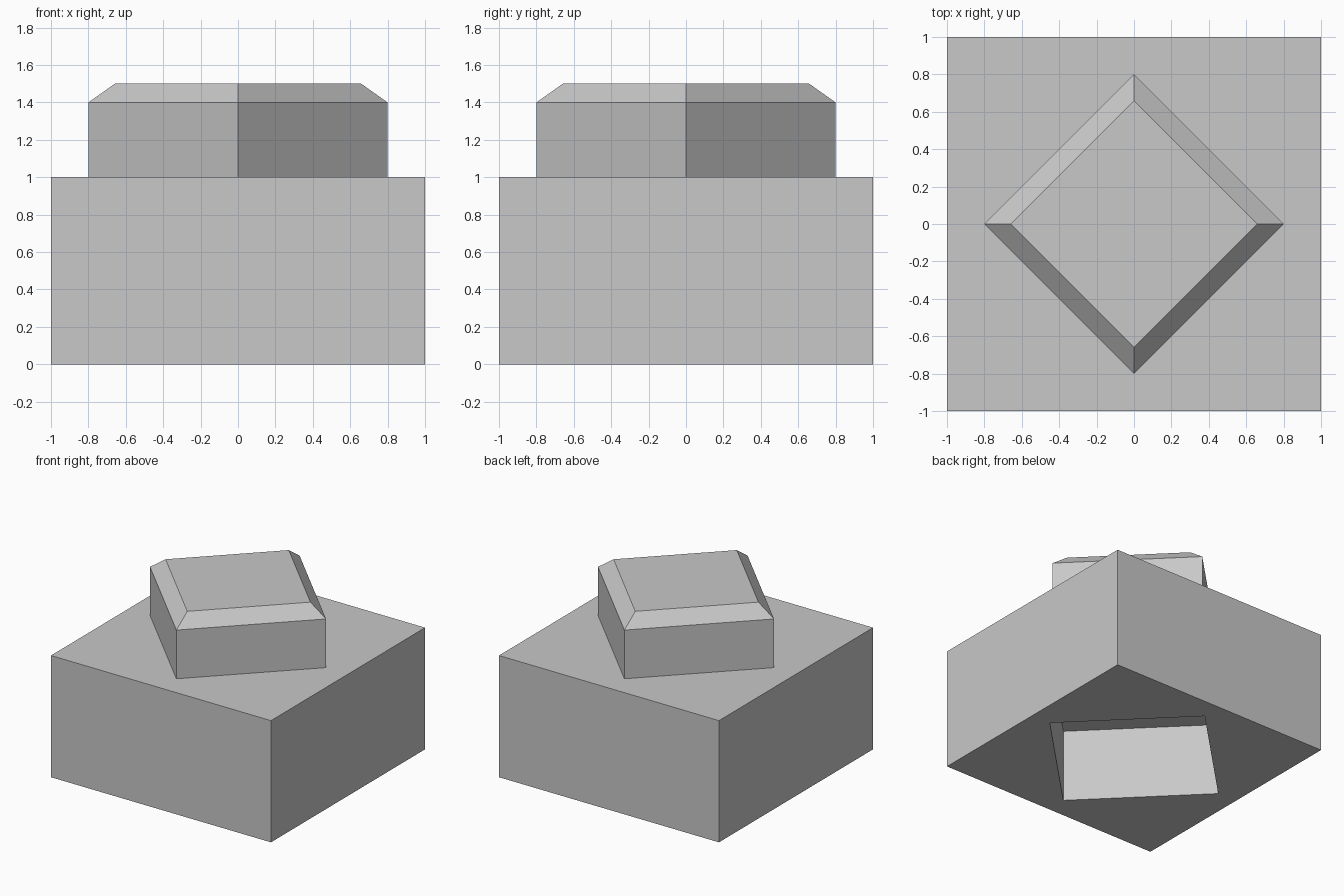
import bpy
import bmesh
from mathutils import Matrix

if "Cube" in bpy.data.objects:
    bpy.data.objects.remove(bpy.data.objects["Cube"], do_unlink=True)

GREY = (0.58, 0.58, 0.58, 1)
STUD_RADIUS = 0.8
SOCKET_RADIUS = 0.828
CHAMFER = 0.1

grey = bpy.data.materials.new("light grey")
grey.use_nodes = True
grey.diffuse_color = GREY
grey.node_tree.nodes["Principled BSDF"].inputs["Base Color"].default_value = GREY


def add_object(name, bm):
    mesh = bpy.data.meshes.new(name)
    bm.to_mesh(mesh)
    bm.free()
    mesh.materials.append(grey)
    obj = bpy.data.objects.new(name, mesh)
    bpy.context.collection.objects.link(obj)
    return obj


def diamond_prism(radius, bottom, top):
    bm = bmesh.new()
    bmesh.ops.create_cone(bm, cap_ends=True, segments=4, radius1=radius,
                          radius2=radius, depth=top - bottom,
                          matrix=Matrix.Translation((0, 0, (bottom + top) / 2)))
    bm.normal_update()
    return bm


# Square block, one unit high
bm = bmesh.new()
bmesh.ops.create_cube(bm, size=2, matrix=Matrix.Translation((0, 0, 0.5))
                      @ Matrix.Diagonal((1, 1, 0.5, 1)))
block = add_object("block", bm)

# Flat-roofed diamond socket cut into the underside
cutter = add_object("socket_cutter", diamond_prism(SOCKET_RADIUS, -0.2, 0.6))
cutter.hide_render = True
cut = block.modifiers.new("socket", "BOOLEAN")
cut.operation = "DIFFERENCE"
cut.solver = "EXACT"
cut.object = cutter
bpy.context.view_layer.objects.active = block
bpy.ops.object.modifier_apply(modifier=cut.name)
bpy.data.objects.remove(cutter, do_unlink=True)

# Diamond stud on top with chamfered upper edges
bm = diamond_prism(STUD_RADIUS, 1, 1.4)
top_face = max(bm.faces, key=lambda f: f.calc_center_median().z)
bmesh.ops.inset_region(bm, faces=[top_face], thickness=CHAMFER, depth=CHAMFER,
                       use_even_offset=True)
add_object("stud", bm)
